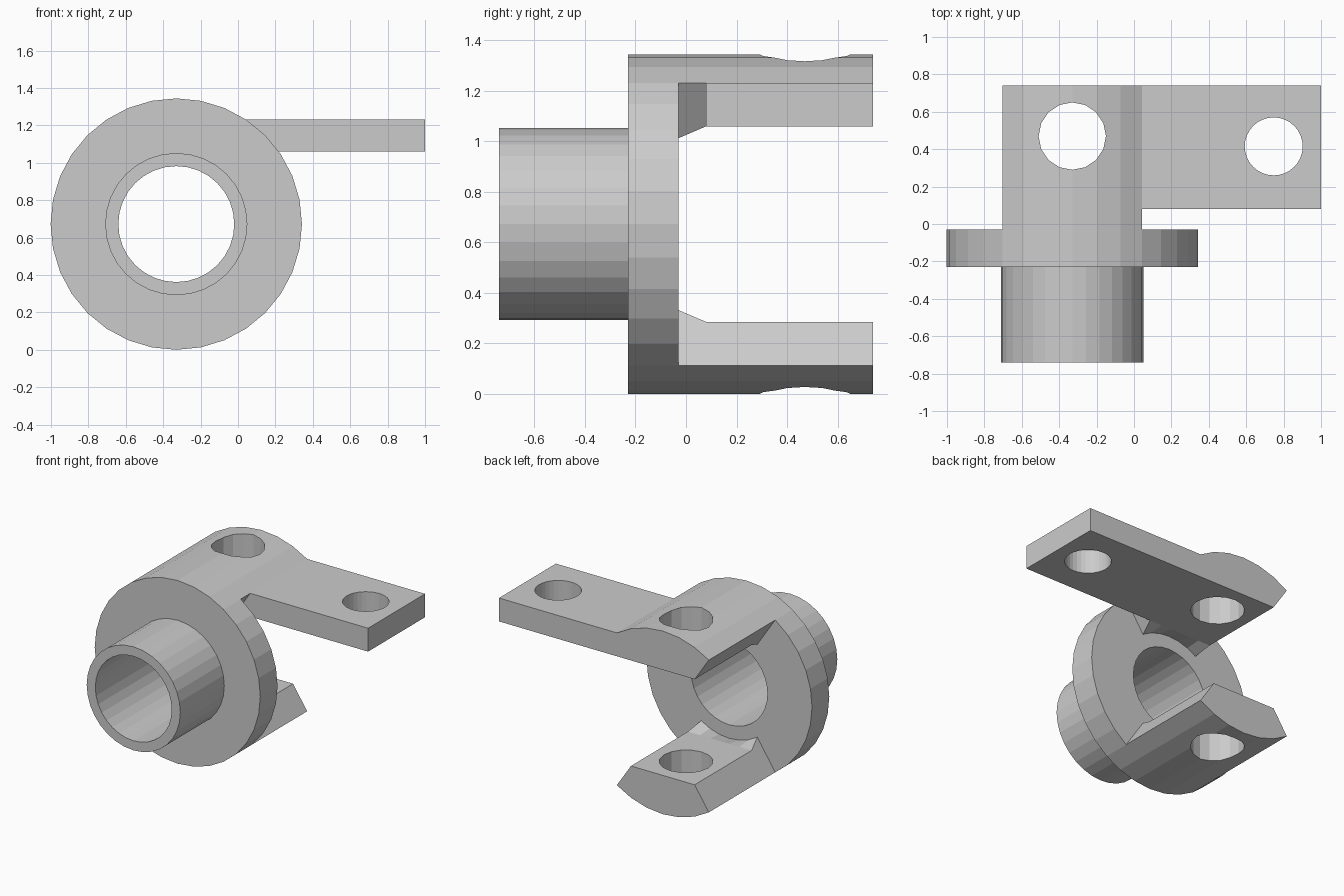
import bpy, bmesh, math

if "Cube" in bpy.data.objects:
    bpy.data.objects.remove(bpy.data.objects["Cube"])

CX, CZ = -0.33, 0.672      # main axis, running along y
R = 0.672                  # flange radius
STEP = math.radians(11.25)  # 32-sided rounds

grey = bpy.data.materials.new("light grey")
grey.diffuse_color = (0.6, 0.6, 0.6, 1)
grey.use_nodes = True
grey.node_tree.nodes["Principled BSDF"].inputs["Base Color"].default_value = grey.diffuse_color


def make(name, verts, faces):
    bm = bmesh.new()
    vs = [bm.verts.new(v) for v in verts]
    for f in faces:
        bm.faces.new([vs[i] for i in f])
    bmesh.ops.recalc_face_normals(bm, faces=bm.faces[:])
    me = bpy.data.meshes.new(name)
    bm.to_mesh(me)
    bm.free()
    me.materials.append(grey)
    ob = bpy.data.objects.new(name, me)
    bpy.context.collection.objects.link(ob)
    return ob


def loft(name, rings, closed=False):
    """Join equal rings of points; cap the ends unless closed into a loop."""
    n, m = len(rings[0]), len(rings)
    verts = [p for r in rings for p in r]
    faces = []
    for k in range(m if closed else m - 1):
        a, b = k * n, ((k + 1) % m) * n
        faces += [(a + i, a + (i + 1) % n, b + (i + 1) % n, b + i) for i in range(n)]
    if not closed:
        faces += [tuple(range(n)), tuple(range((m - 1) * n, m * n))]
    return make(name, verts, faces)


def drill(ob, x, y, r, sides):
    """Cut a vertical round hole."""
    rings = [[(x + r * math.sin(2 * math.pi * i / sides),
               y + r * math.cos(2 * math.pi * i / sides), z) for i in range(sides)]
             for z in (-0.5, 2.0)]
    cutter = loft("hole_cutter", rings)
    cutter.hide_render = True
    mod = ob.modifiers.new("hole", 'BOOLEAN')
    mod.operation, mod.solver, mod.object = 'DIFFERENCE', 'EXACT', cutter
    bpy.context.view_layer.objects.active = ob
    bpy.ops.object.modifier_apply(modifier=mod.name)
    bpy.data.objects.remove(cutter)


# Flanged tube, turned around the y axis
profile = [(0.31, -0.74), (0.38, -0.74), (0.38, -0.23),
           (R, -0.23), (R, -0.03), (0.31, -0.03)]
loft("flanged_tube",
     [[(CX + r * math.sin(i * STEP), y, CZ + r * math.cos(i * STEP)) for i in range(32)]
      for r, y in profile], closed=True)

# Two lugs: round outside, flat inside, blending to an arc at the flange
FLAT = 0.387
angles = [i * STEP for i in range(-3, 4)]
for name, s in (("upper_lug", 1), ("lower_lug", -1)):
    rings = []
    for y in (-0.03, 0.08, 0.74):
        ring = [(CX + R * math.sin(a), y, CZ + s * R * math.cos(a)) for a in angles]
        for a in reversed(angles):
            r = 0.409 if y < 0 else FLAT / math.cos(a)
            ring.append((CX + r * math.sin(a), y, CZ + s * r * math.cos(a)))
        rings.append(ring)
    drill(loft(name, rings), CX, 0.47, 0.18, 16)

# Side arm, butting on the slanted side of the upper lug
a = angles[-1]
low, high = CZ + FLAT, CZ + R * math.cos(a)
section = [(CX + FLAT * math.tan(a), low), (CX + R * math.sin(a), high), (1, high), (1, low)]
arm = loft("side_arm", [[(x, y, z) for x, z in section] for y in (0.08, 0.74)])
drill(arm, 0.747, 0.415, 0.155, 32)
